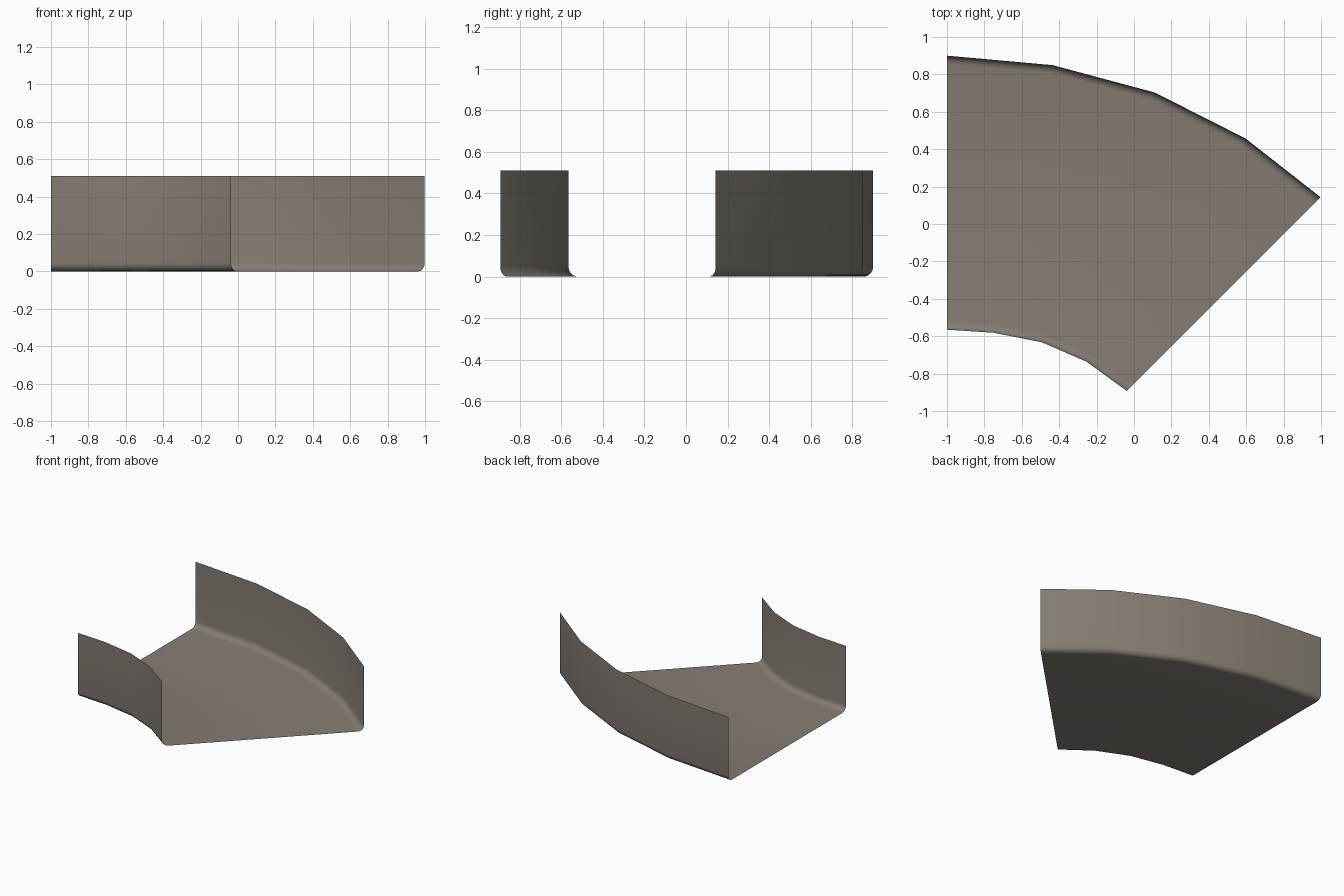
import bpy, bmesh, math

if "Cube" in bpy.data.objects:
    bpy.data.objects.remove(bpy.data.objects["Cube"])

HALF, HEIGHT, FILLET, STEPS = 0.7325, 0.51, 0.045, 5

# galvanised sheet colour
steel = bpy.data.materials.new("warm grey steel")
steel.diffuse_color = (0.235, 0.205, 0.175, 1)
steel.use_nodes = True
steel.node_tree.nodes["Principled BSDF"].inputs["Base Color"].default_value = steel.diffuse_color

# U-shaped cross-section: (offset across the tray, height)
side = [(HALF, HEIGHT)]
for i in range(STEPS + 1):
    a = math.radians(90 * i / STEPS)
    side.append((HALF - FILLET + FILLET * math.cos(a), FILLET - FILLET * math.sin(a)))
profile = side + [(-u, z) for u, z in reversed(side)]

# centre line of the bend: x, y, turn angle in degrees
stations = [(-1.0, 0.1675, 0), (-0.593, 0.134, 12.4), (-0.19, 0.035, 24.2),
            (0.172, -0.14, 35.4), (0.48, -0.375, 45)]

# sweep the section along the bend
bm = bmesh.new()
rows = []
for x, y, deg in stations:
    s, c = math.sin(math.radians(deg)), math.cos(math.radians(deg))
    rows.append([bm.verts.new((x + u * s, y + u * c, z)) for u, z in profile])
for a, b in zip(rows, rows[1:]):
    for i in range(len(profile) - 1):
        bm.faces.new((a[i], b[i], b[i + 1], a[i + 1]))
bmesh.ops.recalc_face_normals(bm, faces=bm.faces)
# the tray floor faces up, so the walls face inward
bm.normal_update()
floor = max(bm.faces, key=lambda f: abs(f.normal.z) * f.calc_area())
if floor.normal.z < 0:
    bmesh.ops.reverse_faces(bm, faces=bm.faces)

mesh = bpy.data.meshes.new("tray_bend")
bm.to_mesh(mesh)
bm.free()
mesh.materials.append(steel)
tray = bpy.data.objects.new("tray_bend", mesh)
bpy.context.collection.objects.link(tray)
bpy.context.view_layer.objects.active = tray
tray.select_set(True)
bpy.ops.object.shade_smooth_by_angle(angle=math.radians(30))
